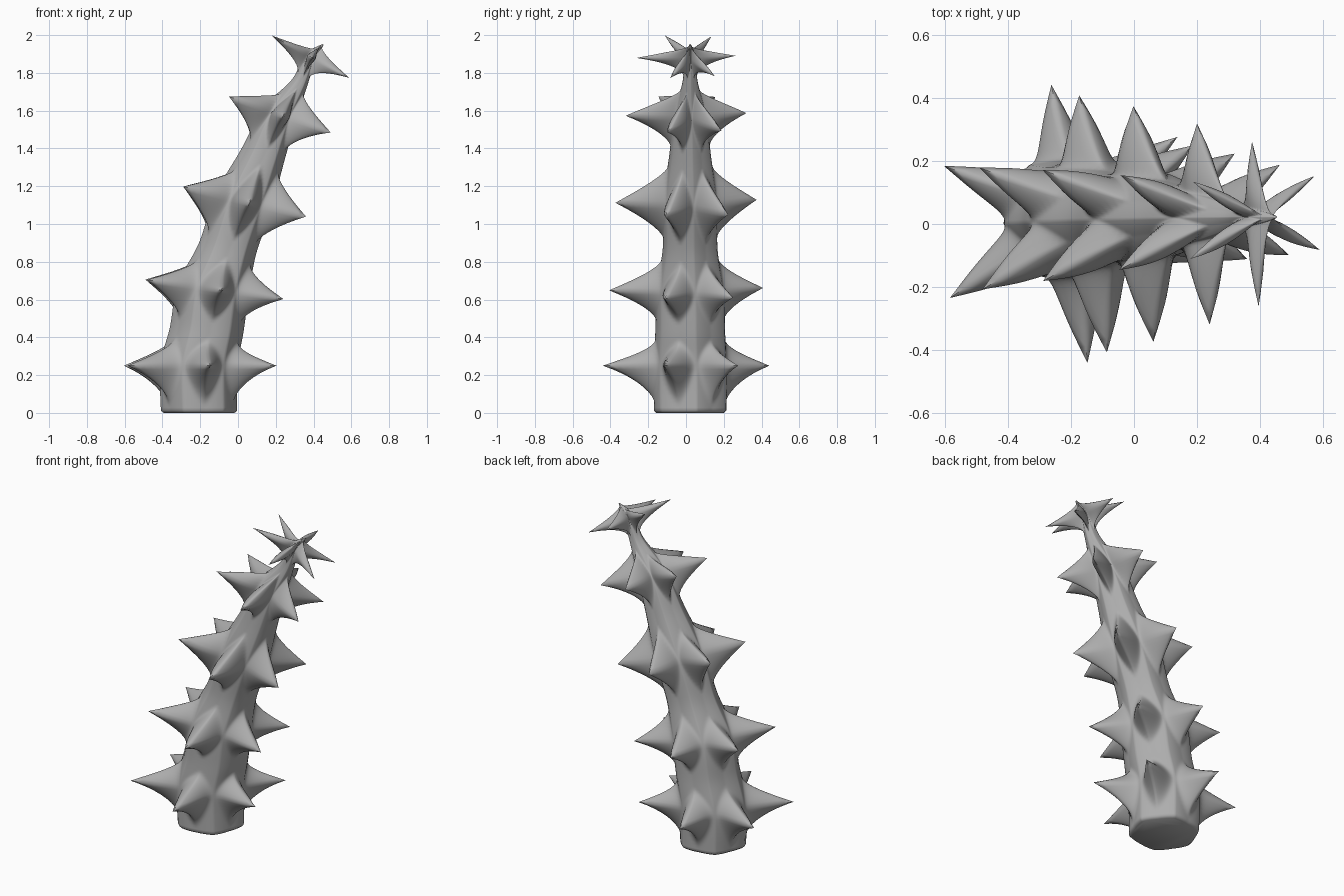
import bpy, bmesh, math
from mathutils import Vector

cube = bpy.data.objects.get("Cube")
if cube:
    bpy.data.objects.remove(cube)

grey = bpy.data.materials.new("stone grey")
grey.use_nodes = True
grey.diffuse_color = (0.42, 0.42, 0.42, 1)
grey.node_tree.nodes["Principled BSDF"].inputs["Base Color"].default_value = (0.42, 0.42, 0.42, 1)

# Spine stations: x, z, tilt, trunk radius, spike reach, spike sharpness
# Odd stations carry a ring of spikes, even ones are the waists between
STATIONS = [
    (-.205, 0, 0, .197, 0, 2),
    (-.205, .25, 0, .20, .445, 2.0),
    (-.165, .44, .07, .19, 0, 2),
    (-.13, .655, .14, .185, .41, 1.7),
    (-.055, .87, .19, .15, 0, 2),
    (.03, 1.12, .24, .15, .375, 1.5),
    (.13, 1.36, .30, .115, 0, 2),
    (.22, 1.58, .34, .09, .32, 1.5),
    (.325, 1.745, .45, .043, 0, 2),
    (.385, 1.885, .50, .03, .262, 2.0),
    (.45, 1.95, .55, .004, 0, 2),
]
STEPS, SIDES, SPIKES = 12, 144, 6
# Small irregularities of the six spikes in each ring: turn in degrees, reach
BEND = (0, 0, -4, 0, 4, 0)
REACH = (1, .97, 1.02, 1, .97, .97)


def blend(i, u, k):
    """Catmull-Rom value of column k between stations i and i + 1."""
    last = len(STATIONS) - 1
    a, b, c, d = (STATIONS[min(max(j, 0), last)][k] for j in range(i - 1, i + 3))
    return b + u * (c - a + u * (2*a - 5*b + 4*c - d + u * (3*(b - c) + d - a))) / 2


def ring_points(i, u):
    """One softly six-sided cross-section, swelling into spikes near a spike ring."""
    x, z, tilt, radius = (blend(i, u, k) for k in range(4))
    above = i % 2
    ring = STATIONS[i if above else i + 1]
    away = u if above else 1 - u
    turn = 98 - 6 * (i + u) / 10
    points = []
    for n in range(SIDES):
        phase = n * SPIKES / SIDES
        near = round(phase) % SPIKES
        low, part = int(phase), phase % 1
        bend = BEND[low] * (1 - part) + BEND[(low + 1) % SPIKES] * part
        a = math.radians(turn + bend) + math.tau * n / SIDES
        # Spikes leaning uphill are flatter on top
        squeeze = 1.3 + above * 2.2 * ring[2] * max(0, -math.cos(a))
        side = abs(phase - round(phase)) * 2
        t = min(1, (side ** 1.35 + (away * squeeze) ** 1.5) ** (1 / 1.45))
        swell = (1 - t) ** ring[5]
        body = radius * (.95 + .085 * side ** 1.5)
        r = body + (ring[4] * REACH[near] - body) * swell
        across = r * math.cos(a)
        points.append(Vector((x + across * math.cos(tilt),
                              r * math.sin(a) + .022 * (1 - swell * math.sin(a) ** 2),
                              z - across * math.sin(tilt))))
    return points


# Spiky trunk
bm = bmesh.new()
rows = []
for i in range(len(STATIONS) - 1):
    for s in range(STEPS):
        rows.append([bm.verts.new(p) for p in ring_points(i, s / STEPS)])
rows.append([bm.verts.new(p) for p in ring_points(len(STATIONS) - 2, 1)])
for low, high in zip(rows, rows[1:]):
    for n in range(SIDES):
        m = (n + 1) % SIDES
        bm.faces.new((low[n], low[m], high[m], high[n]))

# Flat foot with a softened rim, and the closed tip
for v in rows[0]:
    v.co.x = -.205 + (v.co.x + .205) * .93
    v.co.y *= .93
bm.faces.new(rows[0][::-1])
bm.faces.new(rows[-1])
bmesh.ops.recalc_face_normals(bm, faces=bm.faces)

mesh = bpy.data.meshes.new("spiky_trunk")
bm.to_mesh(mesh)
bm.free()
mesh.materials.append(grey)
trunk = bpy.data.objects.new("spiky_trunk", mesh)
bpy.context.collection.objects.link(trunk)
bpy.context.view_layer.objects.active = trunk
trunk.select_set(True)
bpy.ops.object.shade_smooth_by_angle(angle=math.radians(75))
